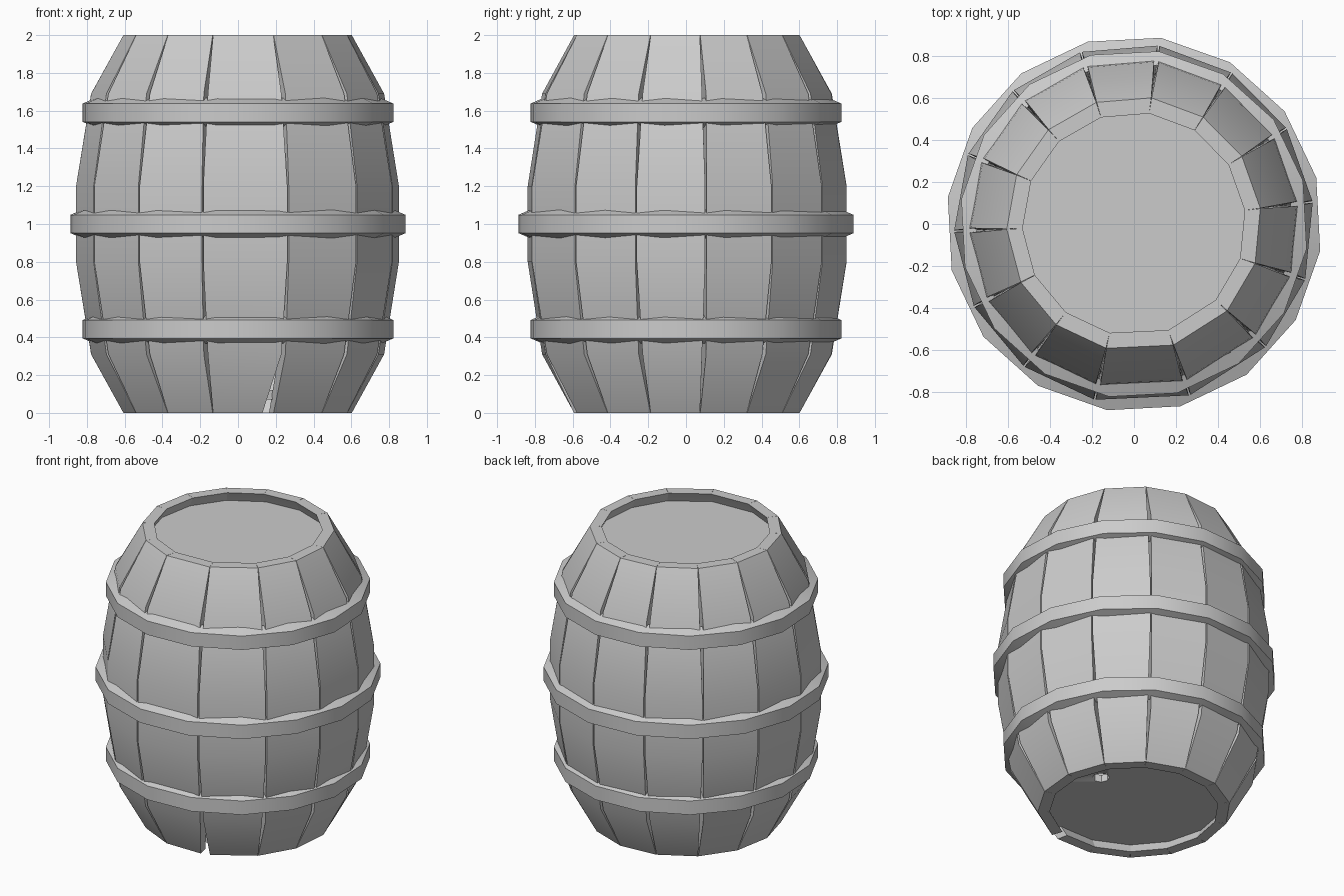
import bpy
import bmesh
from math import cos, sin, radians

cube = bpy.data.objects.get("Cube")
if cube:
    bpy.data.objects.remove(cube, do_unlink=True)

# Stave profile: height, outer radius, inner radius, groove half width
PROFILE = [
    (0.0, 0.607, 0.532, 0.001),
    (0.31, 0.778, 0.695, 0.011),
    (0.8, 0.858, 0.78, 0.004),
    (1.2, 0.858, 0.78, 0.004),
    (1.69, 0.778, 0.695, 0.011),
    (2.0, 0.607, 0.532, 0.001),
]
STEP = 25.03      # angle of a regular stave
START = -43.0     # first regular stave
SPLIT = 288.0     # joint between the two wide front staves
BROKEN = 282.4    # foot of the broken stave's edge


def finish(name, bm):
    bmesh.ops.recalc_face_normals(bm, faces=bm.faces)
    mesh = bpy.data.meshes.new(name)
    bm.to_mesh(mesh)
    bm.free()
    obj = bpy.data.objects.new(name, mesh)
    bpy.context.collection.objects.link(obj)
    bpy.ops.object.select_all(action="DESELECT")
    obj.select_set(True)
    bpy.context.view_layer.objects.active = obj
    bpy.ops.object.shade_smooth_by_angle(angle=radians(30))
    return obj


def polar(r, angle, z, shift=0.0):
    a = radians(angle)
    return (r * cos(a) - shift * sin(a), r * sin(a) + shift * cos(a), z)


def make_stave(name, a0, a1, foot=None):
    """Plank between two angles; foot moves the end angle at the bottom."""
    bm = bmesh.new()
    rings = []
    for i, (z, outer, inner, gap) in enumerate(PROFILE):
        end = foot if foot and i == 0 else a1
        corners = [polar(outer, a0, z, gap), polar(outer, end, z, -gap),
                   polar(inner, end, z), polar(inner, a0, z)]
        rings.append([bm.verts.new(c) for c in corners])
    for low, high in zip(rings, rings[1:]):
        for k in range(4):
            n = (k + 1) % 4
            bm.faces.new((low[k], low[n], high[n], high[k]))
    bm.faces.new(rings[0])
    bm.faces.new(rings[-1])
    return finish(name, bm)


def make_hoop(name, z, outer, inner):
    """Sixteen-sided band whose edges flare towards the staves."""
    bm = bmesh.new()
    flare = 0.05 + 0.4 * (outer - inner)
    section = [(outer, -0.048), (outer, 0.048), (inner, flare), (inner, -flare)]
    rings = [[bm.verts.new(polar(r, 81.8 + 22.5 * i, z + h)) for r, h in section]
             for i in range(16)]
    for i in range(16):
        a, b = rings[i], rings[(i + 1) % 16]
        for k in range(4):
            n = (k + 1) % 4
            bm.faces.new((a[k], b[k], b[n], a[n]))
    return finish(name, bm)


def make_disc(name, radius, sides, z0, z1, x=0.0, y=0.0):
    bm = bmesh.new()
    verts = []
    for i in range(sides):
        px, py, _ = polar(radius, START + 360 / sides * i, 0)
        verts.append(bm.verts.new((px + x, py + y, z0)))
    base = bm.faces.new(verts)
    top = bmesh.ops.extrude_face_region(bm, geom=[base])
    for v in top["geom"]:
        if isinstance(v, bmesh.types.BMVert):
            v.co.z = z1
    return finish(name, bm)


# Staves
for i in range(12):
    make_stave(f"stave_{i + 1}", START + STEP * i, START + STEP * (i + 1))
make_stave("broken_stave", START + STEP * 12, SPLIT, BROKEN)
make_stave("wide_stave", SPLIT, 360 + START)

# Hoops
make_hoop("lower_hoop", 0.443, 0.832, 0.765)
make_hoop("middle_hoop", 1.0, 0.897, 0.83)
make_hoop("upper_hoop", 1.589, 0.832, 0.765)

# Barrel ends, with a small hole through the lower one
make_disc("top_head", 0.59, 14, 1.88, 1.93)
bottom = make_disc("bottom_head", 0.59, 14, 0.07, 0.12)
cutter = make_disc("hole_cutter", 0.055, 8, 0.0, 0.2, 0.34, 0.08)
hole = bottom.modifiers.new("hole", "BOOLEAN")
hole.operation = "DIFFERENCE"
hole.solver = "EXACT"
hole.object = cutter
bpy.context.view_layer.objects.active = bottom
bpy.ops.object.modifier_apply(modifier=hole.name)
bpy.data.objects.remove(cutter, do_unlink=True)
